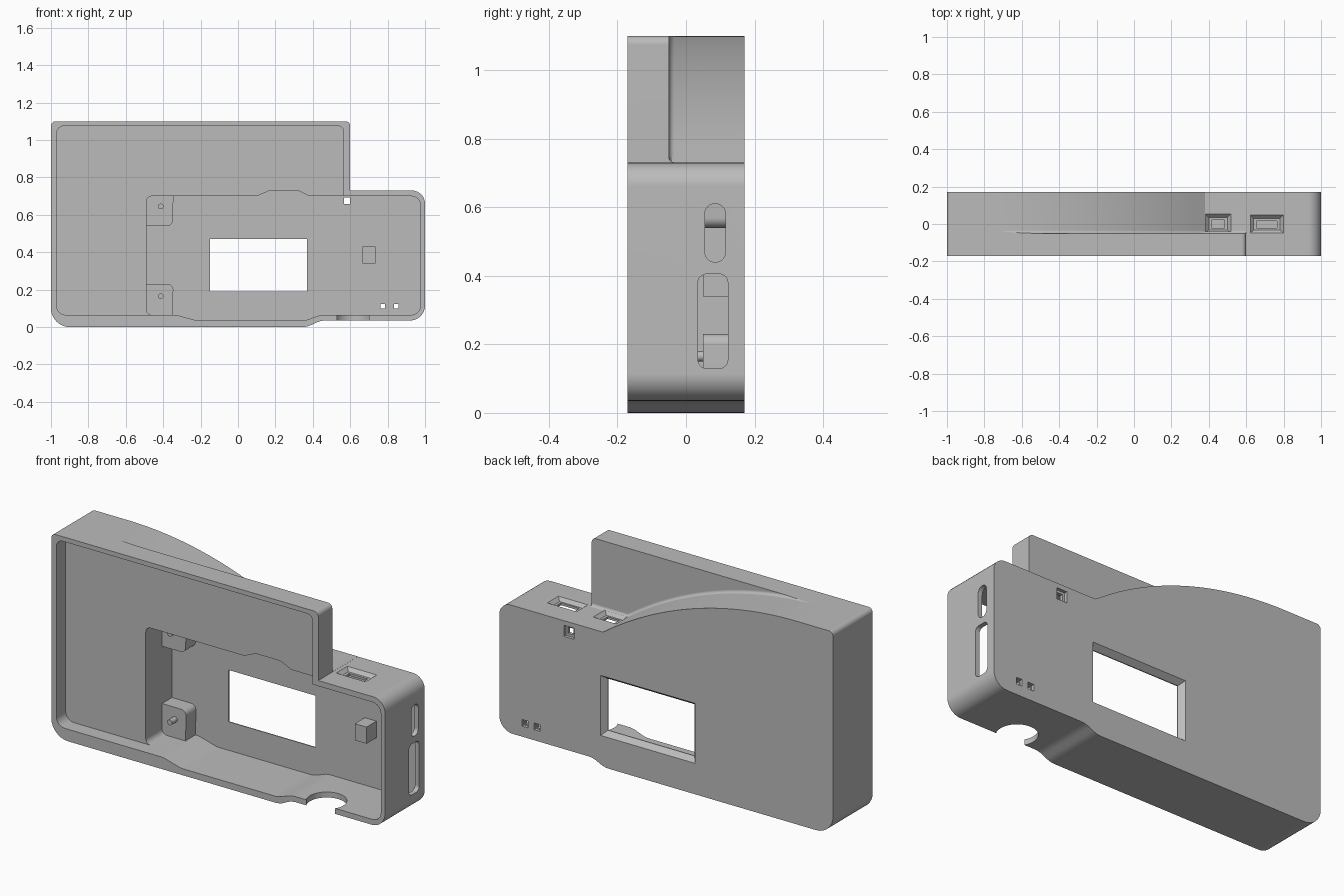
import bpy, bmesh, math
from mathutils import Vector

old = bpy.data.objects.get("Cube")
if old:
    bpy.data.objects.remove(old, do_unlink=True)

FRONT, BACK, FLOOR, STEP = -0.17, 0.17, 0.135, -0.05

grey = bpy.data.materials.new("light grey plastic")
grey.use_nodes = True
grey.diffuse_color = (0.5, 0.5, 0.5, 1)
grey.node_tree.nodes["Principled BSDF"].inputs["Base Color"].default_value = (0.5, 0.5, 0.5, 1)


def rounded(corners, steps=8):
    """Closed 2D outline from (u, v, radius) corners."""
    out = []
    n = len(corners)
    for i, (u, v, r) in enumerate(corners):
        p = Vector((u, v))
        if r == 0:
            out.append(p)
            continue
        a = (Vector(corners[i - 1][:2]) - p).normalized()
        b = (Vector(corners[(i + 1) % n][:2]) - p).normalized()
        half = a.angle(b) / 2
        centre = p + (a + b).normalized() * (r / math.sin(half))
        start = p + a * (r / math.tan(half)) - centre
        end = p + b * (r / math.tan(half)) - centre
        sweep = math.pi - 2 * half
        for k in range(steps + 1):
            t = k / steps
            out.append(centre + (start * math.sin((1 - t) * sweep)
                                 + end * math.sin(t * sweep)) / math.sin(sweep))
    return out


def box2d(u0, u1, v0, v1, r=0):
    return rounded([(u0, v0, r), (u1, v0, r), (u1, v1, r), (u0, v1, r)])


def loft(name, axis, loop_a, a, loop_b, b):
    """Solid between two matching outlines placed at a and b along an axis."""
    def place(p, d):
        return {"x": (d, p[0], p[1]), "y": (p[0], d, p[1]), "z": (p[0], p[1], d)}[axis]
    bm = bmesh.new()
    va = [bm.verts.new(place(p, a)) for p in loop_a]
    vb = [bm.verts.new(place(p, b)) for p in loop_b]
    n = len(va)
    bm.faces.new(va)
    bm.faces.new(vb)
    for i in range(n):
        bm.faces.new((va[i], va[(i + 1) % n], vb[(i + 1) % n], vb[i]))
    bmesh.ops.recalc_face_normals(bm, faces=bm.faces)
    mesh = bpy.data.meshes.new(name)
    bm.to_mesh(mesh)
    bm.free()
    mesh.materials.append(grey)
    ob = bpy.data.objects.new(name, mesh)
    bpy.context.collection.objects.link(ob)
    return ob


def prism(name, axis, loop, a, b):
    return loft(name, axis, loop, a, loop, b)


def circle(u, v, r, n=32):
    return [(u + r * math.cos(2 * math.pi * i / n), v + r * math.sin(2 * math.pi * i / n))
            for i in range(n)]


# Solid body with the stepped outline
body = prism("case_body", "y", rounded([
    (-1, 0, .1), (.37, 0, .12), (.44, .035, .12), (1, .035, .08), (1, .73, .07),
    (.6, .73, 0), (.6, 1.1, .025), (-1, 1.1, .025)]), FRONT, BACK)

cutters = []

# Curved shoulder removed behind the upper panel, with a small fillet
arc = []
for i in range(41):
    x = -.78 + 1.16 * i / 40
    arc.append((x, -.9 + math.sqrt(4 - (x + .78) ** 2)))
arc[-1] = (.38, .7305)
shoulder = prism("shoulder_cutter", "y", arc + [(.7, .7305), (.7, 1.2), (-.78, 1.2)], STEP, .3)
fillet = shoulder.modifiers.new("fillet", "BEVEL")
fillet.width = .016
fillet.segments = 4
fillet.limit_method = "ANGLE"
fillet.angle_limit = math.radians(60)
cutters.append(shoulder)

# Shallow front tray and deep inner cavity
cutters.append(prism("tray_cutter", "y", rounded([
    (-.97, .065, .05), (.565, .065, 0), (.565, 1.075, .03), (-.97, 1.075, .04)]), -.3, -.09))
cutters.append(prism("cavity_cutter", "y", rounded([
    (-.49, .065, .03), (-.33, .065, .12), (-.22, .035, .12), (.36, .035, .12),
    (.44, .065, .12), (.975, .065, .05), (.975, .7, .05), (.38, .7, .05),
    (.32, .73, .05), (.17, .73, .05), (.1, .7, .05), (-.49, .7, .03)]), -.3, FLOOR))

# Display window, flared toward the back
cutters.append(prism("window_cutter", "y", box2d(-.15, .37, .19, .47), .05, .3))
cutters.append(loft("window_flare_cutter", "y", box2d(-.15, .37, .19, .47), FLOOR + .005,
                    box2d(-.18, .4, .16, .5), BACK + .01))

# Small holes through the back, each with a wider recess outside
for x, z, inner, outer in ((.583, .675, .017, .03), (.773, .11, .012, .018), (.845, .11, .012, .018)):
    for size, start in ((inner, .05), (outer, .153)):
        cutters.append(prism("back_hole_cutter", "y",
                             box2d(x - size, x + size, z - size, z + size), start, .3))

# Tapered sockets in the top edge
for x0, x1, y1 in ((.38, .52, .055), (.62, .8, .05)):
    cutters.append(loft("socket_flare_cutter", "z", box2d(x0 + .02, x1 - .02, STEP + .018, y1 - .02),
                        .712, box2d(x0, x1, STEP, y1), .732))
    cutters.append(prism("socket_cutter", "z",
                         box2d(x0 + .035, x1 - .035, STEP + .028, y1 - .033), .66, .74))

# Slots in the side wall
cutters.append(prism("upper_slot_cutter", "x", box2d(.055, .115, .44, .61, .029), .9, 1.1))
cutters.append(prism("lower_slot_cutter", "x", box2d(.035, .122, .13, .405, .025), .9, 1.1))

# Round notch in the lower front edge
cutters.append(prism("notch_cutter", "z", circle(.615, -.12, .1), -.05, .12))

for cutter in cutters:
    cut = body.modifiers.new(cutter.name, "BOOLEAN")
    cut.operation = "DIFFERENCE"
    cut.solver = "EXACT"
    cut.object = cutter
bpy.context.view_layer.update()
evaluated = body.evaluated_get(bpy.context.evaluated_depsgraph_get())
carved = bpy.data.meshes.new_from_object(evaluated)
body.modifiers.clear()
body.data = carved
for cutter in cutters:
    bpy.data.objects.remove(cutter, do_unlink=True)

# Mounting posts with pins, and a small support block
parts = [body]
for label, z0, z1, pin_z in (("lower", .06, .23, .165), ("upper", .54, .705, .645)):
    round_low, round_high = (0, .03) if label == "lower" else (.03, 0)
    parts.append(prism(label + "_post", "y", rounded([
        (-.495, z0, 0), (-.35, z0, round_low), (-.345, z1, round_high), (-.495, z1, 0)]),
        .05, FLOOR + .01))
    parts.append(prism(label + "_pin", "y", circle(-.413, pin_z, .015, 20), .005, .06))
parts.append(prism("support_block", "y", box2d(.665, .735, .34, .43), .05, FLOOR + .01))

# Smooth the rounded surfaces while keeping edges crisp
bpy.ops.object.select_all(action="DESELECT")
for part in parts:
    part.select_set(True)
bpy.context.view_layer.objects.active = body
bpy.ops.object.shade_smooth_by_angle(angle=math.radians(30))
weighted = body.modifiers.new("flat_face_normals", "WEIGHTED_NORMAL")
weighted.keep_sharp = True
